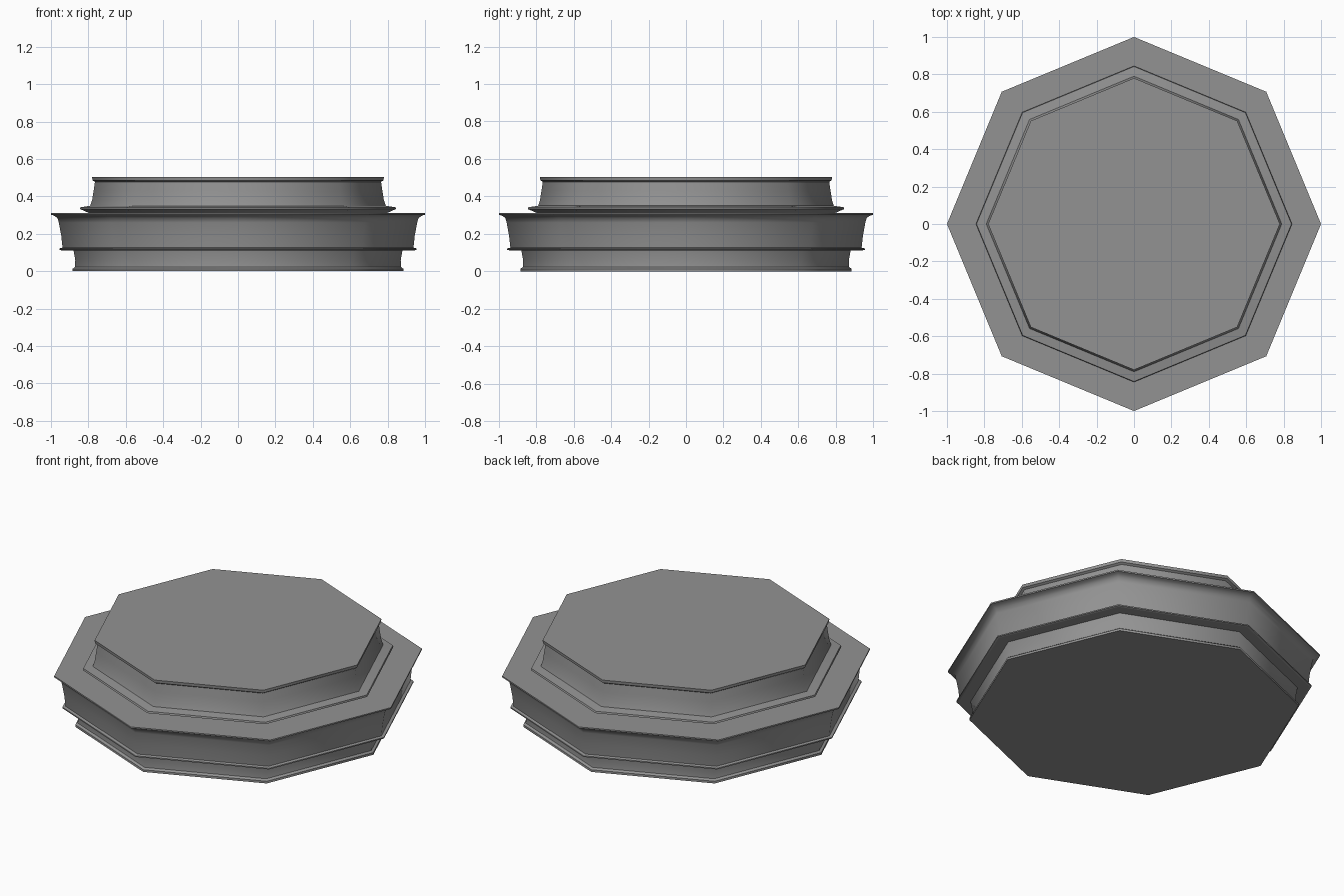
import bpy, bmesh, math

if "Cube" in bpy.data.objects:
    bpy.data.objects.remove(bpy.data.objects["Cube"])

SIDES = 8

# Dark grey stone
stone = bpy.data.materials.new("dark_stone")
stone.diffuse_color = (0.29, 0.29, 0.29, 1.0)
stone.use_nodes = True
stone.node_tree.nodes["Principled BSDF"].inputs["Base Color"].default_value = stone.diffuse_color


def octagon_tier(name, profile):
    """Sweep a (radius, z) profile round eight corners, corners on the axes."""
    bm = bmesh.new()
    rings = []
    for r, z in profile:
        rings.append([bm.verts.new((r * math.cos(i * math.tau / SIDES),
                                    r * math.sin(i * math.tau / SIDES), z))
                      for i in range(SIDES)])
    for low, high in zip(rings, rings[1:]):
        for i in range(SIDES):
            j = (i + 1) % SIDES
            bm.faces.new((low[i], low[j], high[j], high[i]))
    caps = [bm.faces.new(rings[0][::-1]), bm.faces.new(rings[-1])]
    bmesh.ops.recalc_face_normals(bm, faces=bm.faces)
    # Walls blend softly round the corners; caps and hard lips stay crisp
    for f in bm.faces:
        f.smooth = f not in caps
    for e in bm.edges:
        e.smooth = e.calc_face_angle(0) < math.radians(48)
    for cap in caps:
        for e in cap.edges:
            e.smooth = False
    mesh = bpy.data.meshes.new(name)
    bm.to_mesh(mesh)
    bm.free()
    mesh.materials.append(stone)
    obj = bpy.data.objects.new(name, mesh)
    bpy.context.collection.objects.link(obj)
    return obj


# Bottom plinth with a slight foot lip
octagon_tier("base_plinth", [(0.885, 0.0), (0.885, 0.013), (0.872, 0.022),
                             (0.87, 0.06), (0.88, 0.115)])

# Wide middle slab: thin lower lip, flared wall, overhanging top lip
octagon_tier("middle_slab", [(0.945, 0.112), (0.955, 0.115), (0.955, 0.122),
                             (0.938, 0.126), (0.945, 0.19), (0.958, 0.26),
                             (0.965, 0.285), (0.985, 0.298), (1.0, 0.302),
                             (1.0, 0.31)])

# Upper step: foot moulding, inward-leaning wall, thin top lip
octagon_tier("upper_step", [(0.79, 0.308), (0.82, 0.322), (0.845, 0.332),
                            (0.842, 0.342), (0.79, 0.35), (0.78, 0.38),
                            (0.772, 0.43), (0.765, 0.478), (0.778, 0.486),
                            (0.78, 0.503)])
